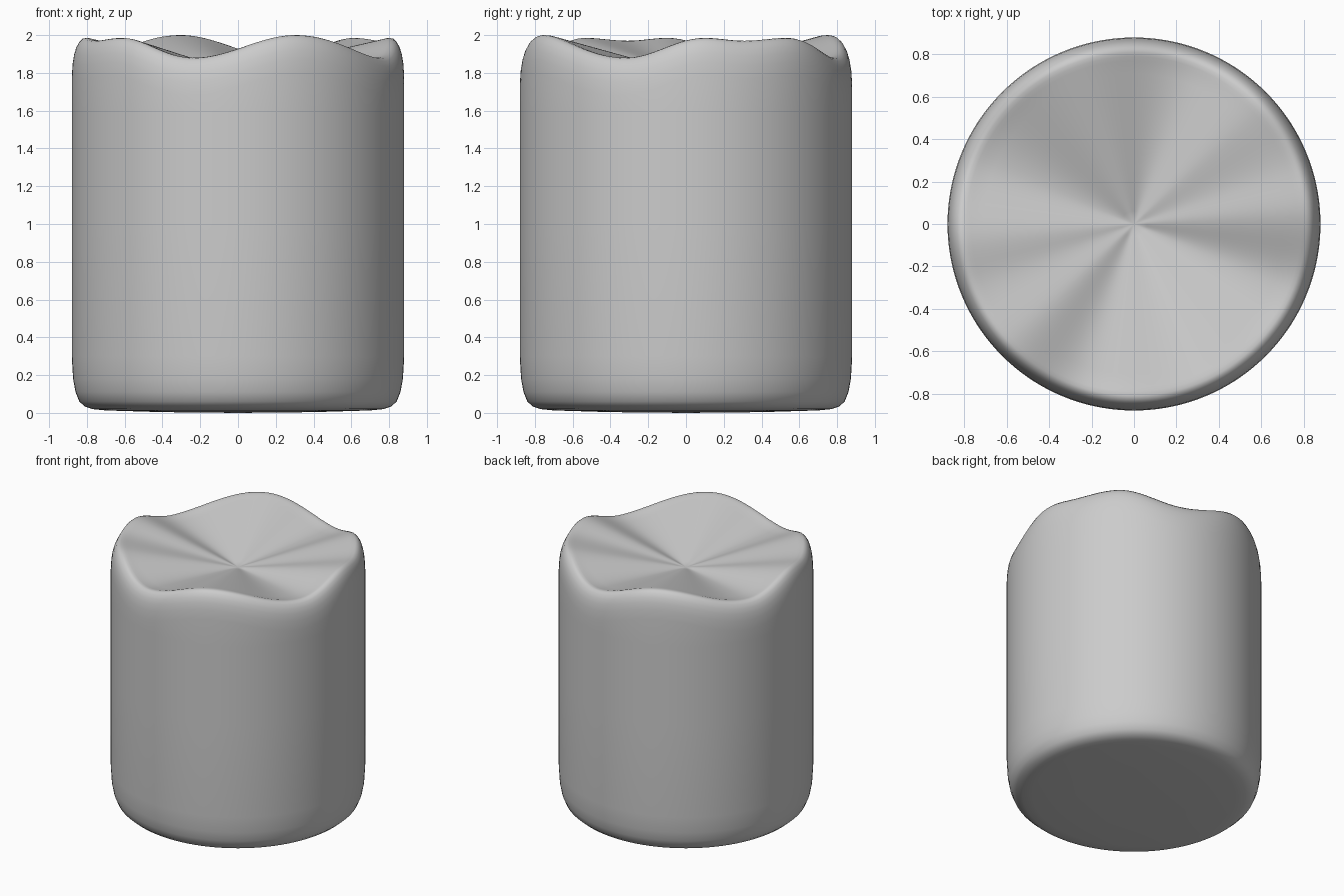
import bpy, bmesh, math

if "Cube" in bpy.data.objects:
    bpy.data.objects.remove(bpy.data.objects["Cube"])

SEG = 144

# Rim crest: (angle in degrees, height), repeats every half turn
RIM = [(-23, 1.88), (7, 1.985), (22, 1.97), (41, 1.985),
       (73, 1.88), (112, 2.0), (157, 1.88)]
CENTRE_Z = 1.80

def rim_height(angle):
    a = (math.degrees(angle) + 23) % 180 - 23
    for (a0, h0), (a1, h1) in zip(RIM, RIM[1:]):
        if a0 <= a <= a1:
            t = (1 - math.cos(math.pi * (a - a0) / (a1 - a0))) / 2
            return h0 + (h1 - h0) * t
    return RIM[0][1]

# Lower profile: radius, fixed height
LOWER = [(0.4, 0.004), (0.7, 0.013), (0.77, 0.02), (0.81, 0.033), (0.84, 0.06),
         (0.86, 0.11), (0.873, 0.18), (0.88, 0.3), (0.88, 1.0), (0.88, 1.6)]
# Upper profile: radius, drop below the wavy rim
UPPER = [(0.88, 0.2), (0.876, 0.13), (0.868, 0.08), (0.857, 0.045),
         (0.842, 0.018), (0.825, 0.003), (0.81, 0.0), (0.79, 0.002), (0.77, 0.007)]
# Sunken top: fractions of the way from the rim to the centre
INNER = [0.08, 0.2, 0.35, 0.5, 0.65, 0.8, 0.92]

bm = bmesh.new()

def ring(radius, height):
    verts = []
    for i in range(SEG):
        a = 2 * math.pi * i / SEG
        verts.append(bm.verts.new((radius * math.cos(a), radius * math.sin(a), height(a))))
    return verts

rings = [ring(r, lambda a, z=z: z) for r, z in LOWER]
rings += [ring(r, lambda a, d=d: rim_height(a) - d) for r, d in UPPER]
r_in, d_in = UPPER[-1]
for t in INNER:
    rings.append(ring(r_in * (1 - t),
                      lambda a, t=t: (rim_height(a) - d_in) * (1 - t) + CENTRE_Z * t))

# Skin the rings and close both ends
for lo, hi in zip(rings, rings[1:]):
    for i in range(SEG):
        j = (i + 1) % SEG
        bm.faces.new((lo[i], lo[j], hi[j], hi[i]))
base = bm.verts.new((0, 0, 0))
top = bm.verts.new((0, 0, CENTRE_Z))
for i in range(SEG):
    j = (i + 1) % SEG
    bm.faces.new((base, rings[0][j], rings[0][i]))
    bm.faces.new((top, rings[-1][i], rings[-1][j]))

for f in bm.faces:
    f.smooth = True
mesh = bpy.data.meshes.new("candle_body")
bm.to_mesh(mesh)
bm.free()
candle = bpy.data.objects.new("candle_body", mesh)
bpy.context.collection.objects.link(candle)
